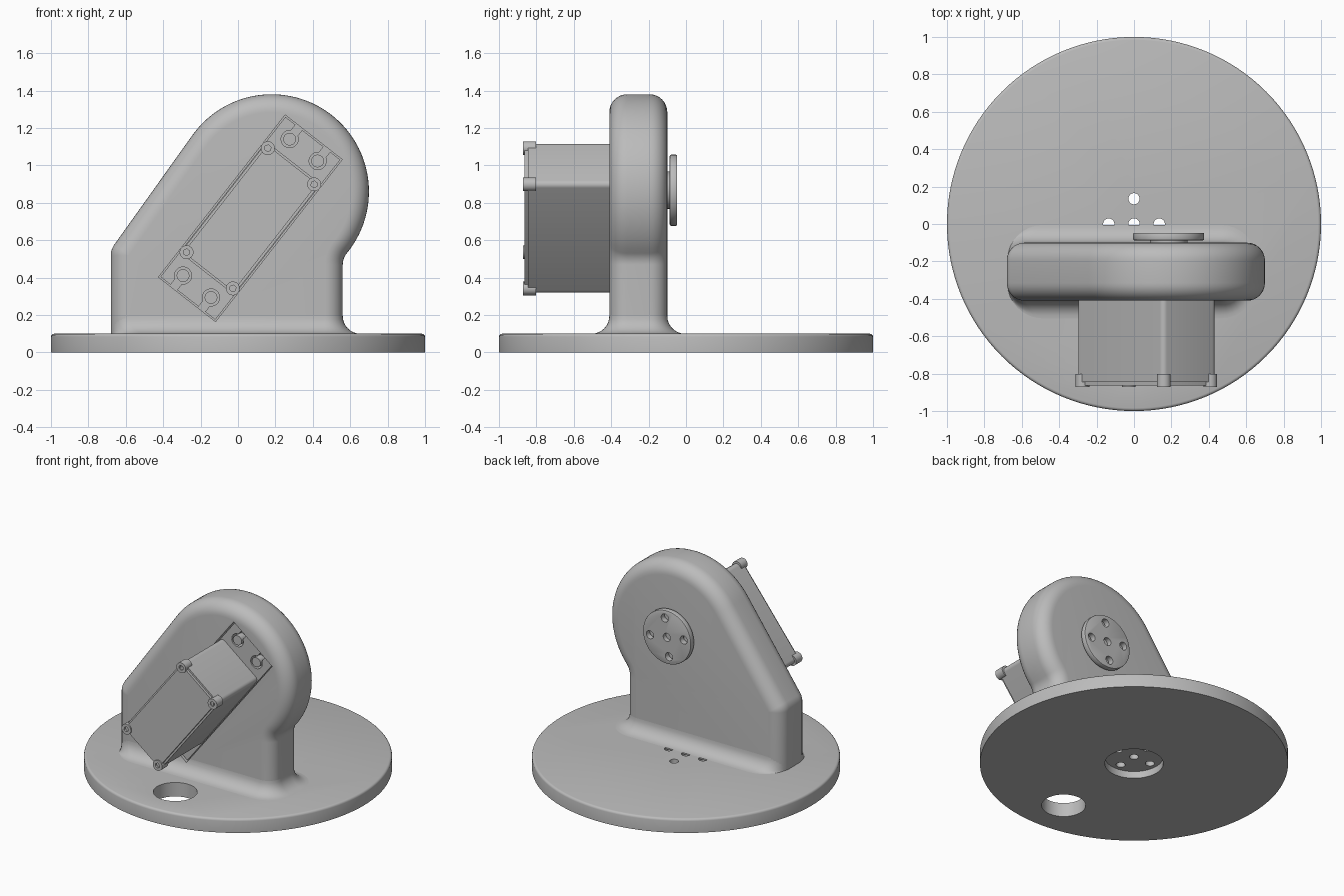
import bpy, bmesh
from math import sin, cos, pi, radians
from mathutils import Matrix, Vector

cube = bpy.data.objects.get("Cube")
if cube:
    bpy.data.objects.remove(cube, do_unlink=True)

grey = bpy.data.materials.new("plain_grey")
grey.use_nodes = True
TONE = (0.5, 0.5, 0.5, 1)
grey.diffuse_color = TONE
grey.node_tree.nodes["Principled BSDF"].inputs["Base Color"].default_value = TONE

I = Matrix.Identity(4)
ALONG_Y = Matrix.Rotation(pi / 2, 4, "X")
# tilted servo frame: local x runs along the case, local z across it
SERVO = Matrix.Translation((0.066, 0, 0.717)) @ Matrix.Rotation(radians(-52), 4, "Y")


def make(name, bm):
    bmesh.ops.recalc_face_normals(bm, faces=bm.faces)
    mesh = bpy.data.meshes.new(name)
    bm.to_mesh(mesh)
    bm.free()
    mesh.materials.append(grey)
    obj = bpy.data.objects.new(name, mesh)
    bpy.context.collection.objects.link(obj)
    return obj


def activate(obj):
    bpy.ops.object.select_all(action="DESELECT")
    obj.select_set(True)
    bpy.context.view_layer.objects.active = obj


def smooth(obj, angle=35):
    activate(obj)
    bpy.ops.object.shade_smooth_by_angle(angle=radians(angle))


def cylinder(name, r, depth, loc, frame=I, turn=I, segs=32):
    bm = bmesh.new()
    bmesh.ops.create_cone(bm, cap_ends=True, segments=segs, radius1=r, radius2=r, depth=depth,
                          matrix=frame @ Matrix.Translation(loc) @ turn)
    return make(name, bm)


def box(name, size, loc, frame=I):
    bm = bmesh.new()
    bmesh.ops.create_cube(bm, size=1, matrix=frame @ Matrix.Translation(loc) @ Matrix.Diagonal((*size, 1)))
    return make(name, bm)


def apply(obj, kind, **props):
    activate(obj)
    mod = obj.modifiers.new(kind.lower(), kind)
    for key, value in props.items():
        setattr(mod, key, value)
    bpy.ops.object.modifier_apply(modifier=mod.name)


def cut(obj, cutters):
    for c in cutters:
        apply(obj, "BOOLEAN", operation="DIFFERENCE", solver="EXACT", object=c)
        bpy.data.objects.remove(c, do_unlink=True)


def loft(name, rings):
    bm = bmesh.new()
    rows = [[bm.verts.new(p) for p in ring] for ring in rings]
    for a, b in zip(rows, rows[1:]):
        for i in range(len(a)):
            j = (i + 1) % len(a)
            bm.faces.new((a[i], a[j], b[j], b[i]))
    bm.faces.new(rows[0])
    bm.faces.new(rows[-1])
    return make(name, bm)


def arc(cx, cz, r, a0, a1, n):
    angles = [radians(a0 + (a1 - a0) * i / n) for i in range(n + 1)]
    return [(cx + r * cos(a), cz + r * sin(a)) for a in angles]


# round base plate with rounded rim, screw holes, underside recess and cable hole
base = cylinder("base_plate", 1, 0.1, (0, 0, 0.05), segs=128)
bm = bmesh.new()
bm.from_mesh(base.data)
rim = [e for e in bm.edges if all(v.co.z > 0.09 for v in e.verts)]
bmesh.ops.bevel(bm, geom=rim, offset=0.016, segments=3, affect="EDGES", profile=0.5)
bm.to_mesh(base.data)
bm.free()
P = 0.135
cut(base, [cylinder("recess", 0.19, 0.1, (0, 0, 0), segs=48),
           cylinder("cable_hole", 0.143, 0.5, (0, -0.71, 0), segs=48)])
cut(base, [cylinder("hole", 0.03, 0.5, (x, y, 0.05), segs=24)
           for x, y in ((0, 0), (P, 0), (-P, 0), (0, P), (0, -P))])
smooth(base)

# upright arm: outline of tangent arcs, lofted front to back with rounded edges
FRONT, BACK, R = -0.41, -0.10, 0.095
LEFT, RIGHT = -0.68, 0.56


def outline(d, y):
    pts = [(RIGHT - d, 0.09)]
    pts += arc(0.66, 0.468, 0.1 + d, 180, 140.8, 8)
    pts += arc(0.18, 0.86, 0.52 - d, -39.2, 144.5, 56)[1:]
    pts += arc(-0.58, 0.518, 0.1 - d, 144.5, 180, 6)
    pts.append((LEFT + d, 0.09))
    return [Vector((x, y, z)) for x, z in pts]


steps = [i * pi / 16 for i in range(9)]
rings = [outline(R * (1 - sin(t)), FRONT + R * (1 - cos(t))) for t in steps]
rings += [outline(R * (1 - sin(t)), BACK - R * (1 - cos(t))) for t in reversed(steps)]
arm = loft("arm", rings)


# flared foot blending the arm into the base
def footprint(d, z):
    r = R + d
    x0, x1, y0, y1 = LEFT + 0.003, RIGHT + d, FRONT - d, BACK + d
    pts = []
    for cx, cy, a in ((x1 - r, y1 - r, 0), (x0 + r, y1 - r, 90), (x0 + r, y0 + r, 180), (x1 - r, y0 + r, 270)):
        pts += arc(cx, cy, r, a, a + 90, 8)
    return [Vector((x, y, z)) for x, y in pts]


foot = loft("arm_foot", [footprint(R, 0.09)] +
            [footprint(R * (1 - sin(t)), 0.1 + R * (1 - cos(t))) for t in steps])

# pocket for the servo flange
for part in (arm, foot):
    cut(part, [box("pocket", (1.1, 0.12, 0.387), (0, -0.41, 0), SERVO)])
    smooth(part)

# servo flange with open-ended screw slots
flange = box("servo_flange", (1.085, 0.06, 0.372), (0, -0.37, 0), SERVO)
SLOTS = [(sx * 0.463, sz * 0.095) for sx in (-1, 1) for sz in (-1, 1)]
for x, z in SLOTS:
    end = 1 if x > 0 else -1
    cut(flange, [cylinder("slot", 0.046, 0.2, (x, -0.37, z), SERVO, ALONG_Y, 24),
                 box("mouth", (0.12, 0.2, 0.045), (x + end * 0.08, -0.37, z), SERVO)])
    smooth(cylinder("flange_screw", 0.034, 0.06, (x, -0.372, z), SERVO, ALONG_Y, 24))
smooth(flange)

# servo case with rounded long edges and a slightly smaller cover
for name, size, y in (("servo_case", (0.752, 0.485, 0.364), -0.6025),
                      ("servo_cover", (0.728, 0.03, 0.338), -0.848)):
    case = box(name, size, (0, 0, 0))
    bm = bmesh.new()
    bm.from_mesh(case.data)
    long_edges = [e for e in bm.edges if abs(e.verts[0].co.y - e.verts[1].co.y) > 0.01]
    bmesh.ops.bevel(bm, geom=long_edges, offset=0.028, segments=5, affect="EDGES", profile=0.5)
    bm.transform(SERVO @ Matrix.Translation((0, y, 0)))
    bm.to_mesh(case.data)
    bm.free()
    smooth(case)

# socket screws at the cover corners
for x in (-0.353, 0.353):
    for z in (-0.157, 0.157):
        boss = cylinder("cover_screw", 0.037, 0.07, (x, -0.837, z), SERVO, ALONG_Y, 24)
        cut(boss, [cylinder("socket", 0.018, 0.03, (x, -0.872, z), SERVO, ALONG_Y, 6)])
        smooth(boss)

# output horn on the back of the arm
HORN = Matrix.Translation((0.185, 0, 0.867)) @ Matrix.Rotation(radians(7), 4, "Y")
smooth(cylinder("horn_hub", 0.1, 0.05, (0, -0.105, 0), HORN, ALONG_Y))
horn = cylinder("horn_disc", 0.19, 0.04, (0, -0.067, 0), HORN, ALONG_Y, 64)
apply(horn, "BEVEL", width=0.006, segments=2, limit_method="ANGLE", angle_limit=radians(40))
cut(horn, [cylinder("horn_hole", 0.029, 0.2, (x, -0.067, z), HORN, ALONG_Y, 24)
           for x, z in ((0, 0), (P, 0), (-P, 0), (0, P), (0, -P))])
smooth(horn)
